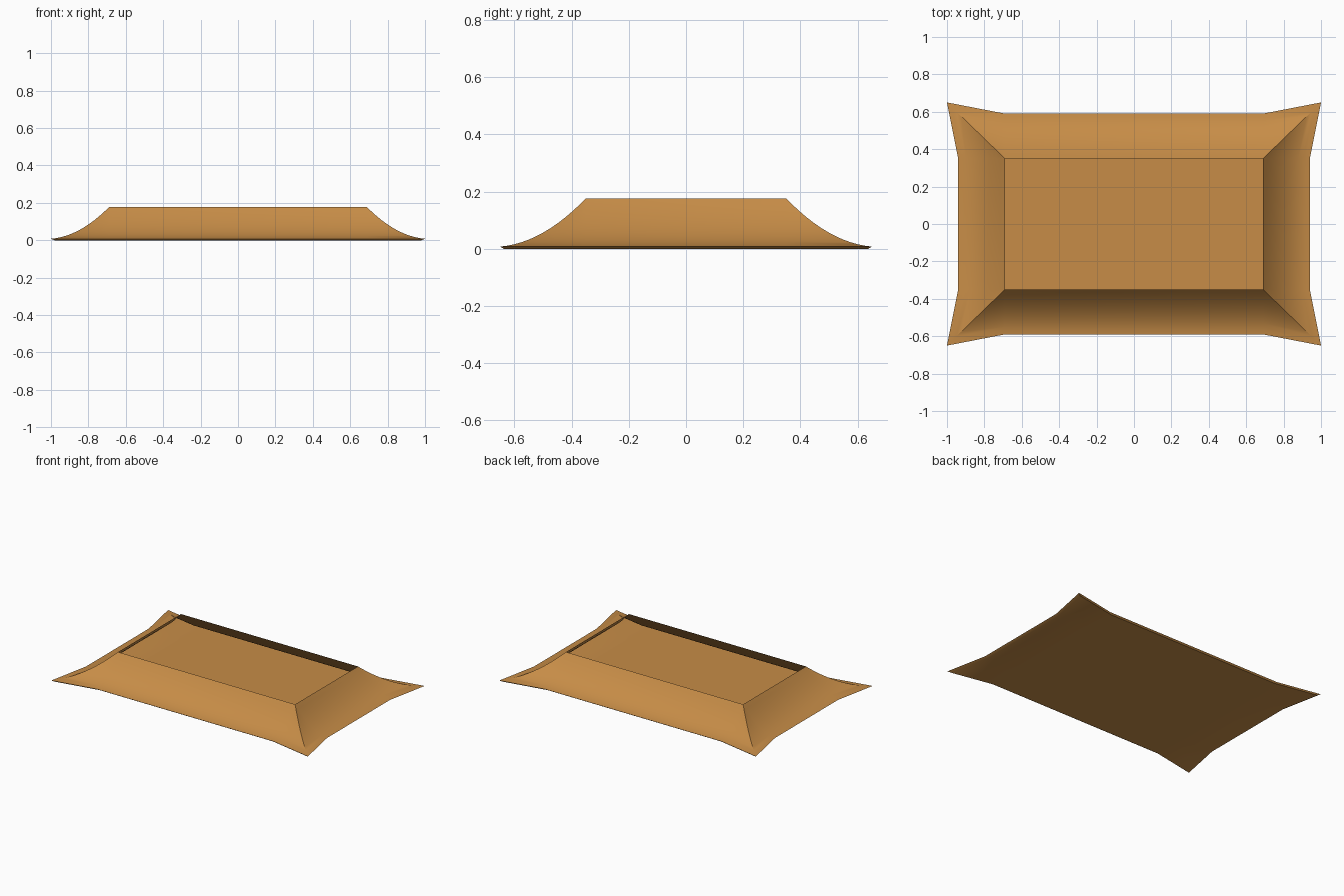
import bpy, bmesh, math

if "Cube" in bpy.data.objects:
    bpy.data.objects.remove(bpy.data.objects["Cube"])

TOP_X, TOP_Y, TOP_Z = 0.69, 0.35, 0.177   # open upper rim
TIP_X, TIP_Y, EAVE_Z = 1.0, 0.65, 0.008   # flared corner tips
MID_X, MID_Y = 0.94, 0.59                 # straight middle of the eaves
STEPS = 12

mat = bpy.data.materials.new("warm tan")
mat.diffuse_color = (0.57, 0.265, 0.063, 1)
mat.use_nodes = True
mat.node_tree.nodes["Principled BSDF"].inputs["Base Color"].default_value = mat.diffuse_color


def ring(t):
    """Outline of the roof at t (0 = upper rim, 1 = eave)."""
    mix = lambda a, b: a + (b - a) * t
    hx, hy = mix(TOP_X, TIP_X), mix(TOP_Y, TIP_Y)
    mx, my = mix(TOP_X, MID_X), mix(TOP_Y, MID_Y)
    pts = []
    for sx, sy in ((1, 1), (-1, 1), (-1, -1), (1, -1)):
        corner = [(sx * mx, sy * TOP_Y), (sx * hx, sy * hy), (sx * TOP_X, sy * my)]
        pts += corner if sx * sy > 0 else corner[::-1]
    return pts


def height(t):
    u = 1 - t
    return EAVE_Z + (TOP_Z - EAVE_Z) * (0.85 * u * u + 0.15 * u)


bm = bmesh.new()
rows = []
for i in range(STEPS + 1):
    t = i / STEPS
    rows.append([bm.verts.new((x, y, height(t))) for x, y in ring(t)])
# thin lip tucked under the eave
rows.append([bm.verts.new((x * 0.98, y * 0.98, 0)) for x, y in ring(1)])

# the top ring's rim points coincide at the corners, so weld them afterwards
for a, b in zip(rows, rows[1:]):
    for k in range(12):
        j = (k + 1) % 12
        bm.faces.new((a[k], b[k], b[j], a[j]))

# underside: centre panel, four side panels and four corner panels
low = rows[-1]
inner = [bm.verts.new((sx * TOP_X, sy * TOP_Y, 0))
         for sx, sy in ((1, 1), (-1, 1), (-1, -1), (1, -1))]
bm.faces.new(inner)
for c in range(4):
    n = (c + 1) % 4
    bm.faces.new((inner[c], low[3 * c], low[3 * c + 1], low[3 * c + 2]))
    bm.faces.new((inner[c], low[3 * c + 2], low[3 * n], inner[n]))

bmesh.ops.remove_doubles(bm, verts=bm.verts, dist=1e-5)
bmesh.ops.recalc_face_normals(bm, faces=bm.faces)
bm.faces.ensure_lookup_table()
# make sure the underside faces down
if min(bm.faces, key=lambda f: f.calc_center_median().z).normal.z > 0:
    bmesh.ops.reverse_faces(bm, faces=bm.faces)

mesh = bpy.data.meshes.new("roof_skirt")
bm.to_mesh(mesh)
bm.free()
mesh.materials.append(mat)
roof = bpy.data.objects.new("roof_skirt", mesh)
bpy.context.collection.objects.link(roof)
bpy.context.view_layer.objects.active = roof
roof.select_set(True)
bpy.ops.object.shade_smooth_by_angle(angle=math.radians(30))
